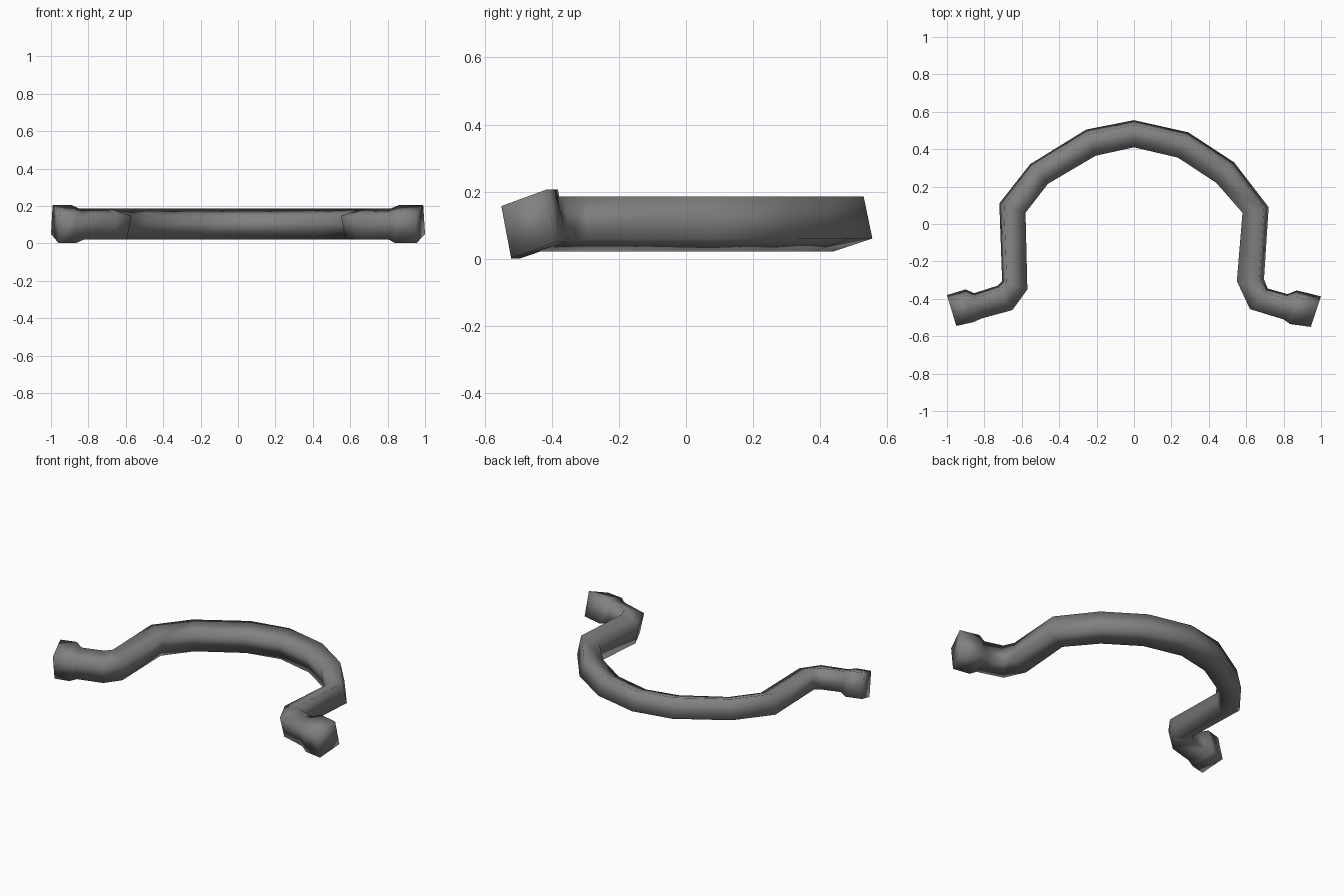
import bpy
import bmesh
from mathutils import Vector

default_cube = bpy.data.objects.get("Cube")
if default_cube:
    bpy.data.objects.remove(default_cube, do_unlink=True)

# Single dull grey material
grey = bpy.data.materials.new("dull grey")
grey.use_nodes = True
grey.diffuse_color = (0.22, 0.22, 0.22, 1)
grey.node_tree.nodes["Principled BSDF"].inputs["Base Color"].default_value = grey.diffuse_color

CENTRE_HEIGHT = 0.104
KNOB = 1.24

# Four-sided tilted cross-section: (fraction of half width, height offset)
SECTION = [(0.64, 0.0825), (1, -0.043), (-0.64, -0.0825), (-1, 0.043)]

# Path as outer edge and inner edge of every ring, from right end to left end
RINGS = [
    ((-1, -0.38), (-0.95, -0.545), KNOB),
    ((-0.9, -0.35), (-0.86, -0.525), KNOB),
    ((-0.855, -0.37), (-0.815, -0.505), 1),
    ((-0.73, -0.33), (-0.65, -0.46), 1),
    ((-0.705, -0.305), (-0.57, -0.35), 1),
    ((-0.72, 0.11), (-0.58, 0.06), 1),
    ((-0.555, 0.32), (-0.46, 0.215), 1),
    ((-0.255, 0.505), (-0.205, 0.365), 1),
    ((0, 0.555), (0, 0.41), 1),
    ((0.29, 0.49), (0.235, 0.355), 1),
    ((0.535, 0.33), (0.44, 0.22), 1),
    ((0.72, 0.09), (0.58, 0.06), 1),
    ((0.695, -0.295), (0.55, -0.305), 1),
    ((0.715, -0.345), (0.62, -0.455), 1),
    ((0.82, -0.375), (0.8, -0.51), 1),
    ((0.87, -0.355), (0.835, -0.535), KNOB),
    ((1, -0.387), (0.945, -0.55), KNOB),
]


def add_ring(bm, outer, inner, scale):
    """Place one tilted cross-section between the outer and inner edge."""
    outer, inner = Vector(outer), Vector(inner)
    middle, half = (outer + inner) / 2, (outer - inner) / 2
    ring = []
    for across, rise in SECTION:
        spot = middle + half * across
        ring.append(bm.verts.new((spot.x, spot.y, CENTRE_HEIGHT + rise * scale)))
    return ring


# Bent bar with knobbed ends
bm = bmesh.new()
rings = [add_ring(bm, *row) for row in RINGS]
count = len(SECTION)
for first, second in zip(rings, rings[1:]):
    for i in range(count):
        j = (i + 1) % count
        bm.faces.new((first[i], first[j], second[j], second[i]))

# Flat end caps
bm.faces.new(rings[0])
bm.faces.new(rings[-1])
bmesh.ops.recalc_face_normals(bm, faces=bm.faces[:])
for face in bm.faces:
    face.smooth = True

mesh = bpy.data.meshes.new("curved_handle")
bm.to_mesh(mesh)
bm.free()
mesh.materials.append(grey)
handle = bpy.data.objects.new("curved_handle", mesh)
bpy.context.collection.objects.link(handle)
